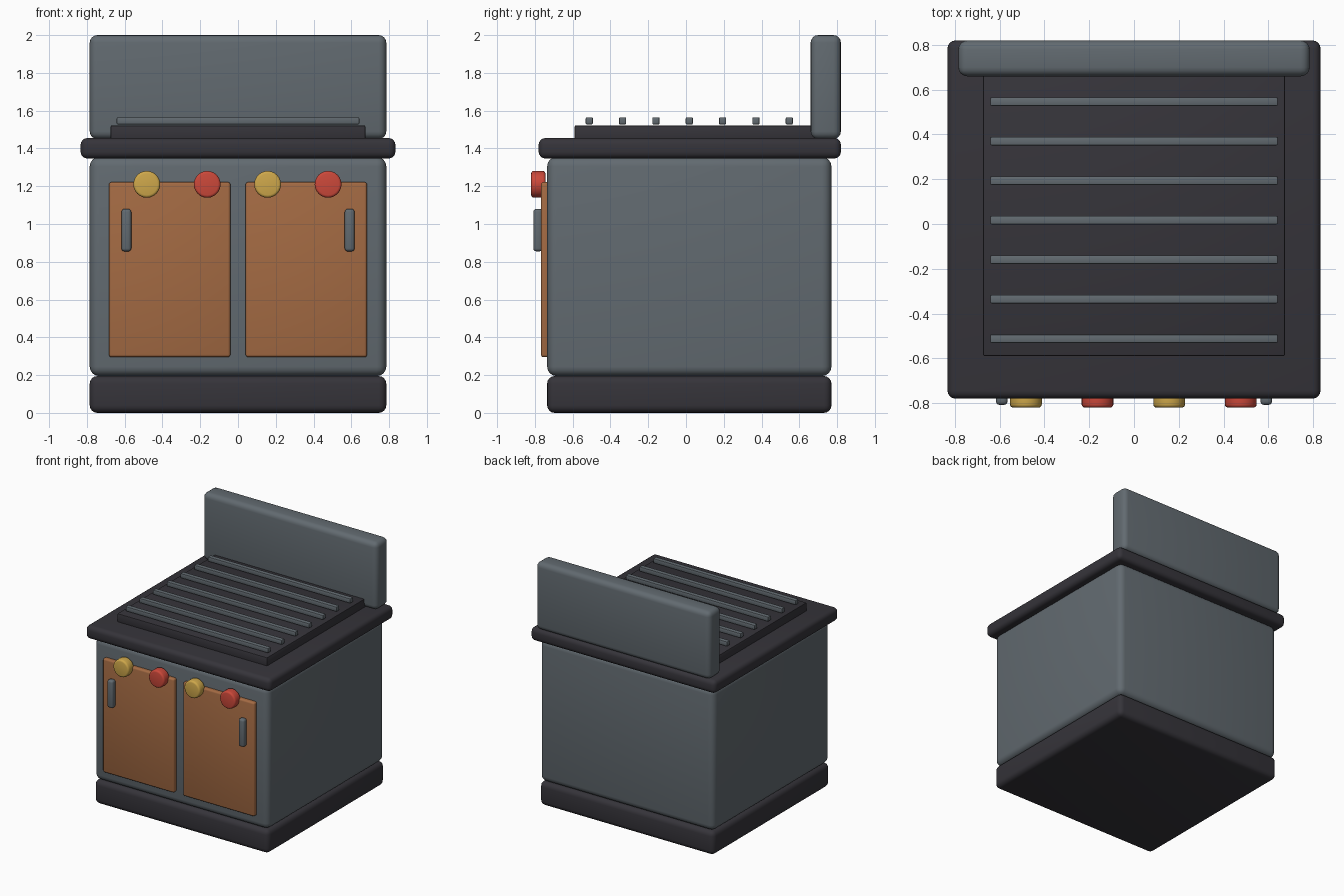
import bpy, math

if "Cube" in bpy.data.objects:
    bpy.data.objects.remove(bpy.data.objects["Cube"])


def material(name, rgb):
    m = bpy.data.materials.new(name)
    m.diffuse_color = (*rgb, 1.0)
    m.use_nodes = True
    m.node_tree.nodes["Principled BSDF"].inputs["Base Color"].default_value = m.diffuse_color
    return m


GREY = material("steel grey", (0.122, 0.145, 0.163))
DARK = material("charcoal", (0.036, 0.034, 0.042))
WOOD = material("wood brown", (0.37, 0.145, 0.056))
YELLOW = material("mustard yellow", (0.62, 0.39, 0.07))
RED = material("red", (0.60, 0.065, 0.042))


def finish(ob, name, mat, bevel, segments):
    ob.name = name
    ob.data.materials.append(mat)
    mod = ob.modifiers.new("rounded edges", 'BEVEL')
    mod.width = bevel
    mod.segments = segments
    mod.limit_method = 'ANGLE'
    mod.angle_limit = math.radians(40)
    bpy.ops.object.modifier_apply(modifier=mod.name)
    bpy.ops.object.shade_smooth_by_angle(angle=math.radians(35))
    return ob


def box(name, x, y, z, mat, bevel, segments=4):
    """Rounded box from (min, max) ranges."""
    bpy.ops.mesh.primitive_cube_add(size=1, location=[(a + b) / 2 for a, b in (x, y, z)])
    ob = bpy.context.object
    ob.scale = [b - a for a, b in (x, y, z)]
    bpy.ops.object.transform_apply(location=False, rotation=False, scale=True)
    return finish(ob, name, mat, bevel, segments)


# Cabinet: plinth, body, counter and back panel
box("plinth", (-0.785, 0.785), (-0.735, 0.77), (0, 0.195), DARK, 0.04)
box("cabinet_body", (-0.785, 0.785), (-0.735, 0.77), (0.195, 1.355), GREY, 0.05)
box("counter", (-0.833, 0.833), (-0.78, 0.82), (1.347, 1.455), DARK, 0.035)
box("back_panel", (-0.785, 0.785), (0.66, 0.82), (1.45, 2.0), GREY, 0.04)

# Cooking plate and grill bars
box("grill_plate", (-0.675, 0.675), (-0.59, 0.69), (1.44, 1.522), DARK, 0.008, 2)
for i in range(7):
    y = -0.512 + i * 0.1765
    box(f"grill_bar_{i + 1}", (-0.642, 0.642), (y - 0.019, y + 0.019),
        (1.527, 1.565), GREY, 0.006, 2)

# Doors and handles, mirrored left and right
for side, s in (("left", -1), ("right", 1)):
    box(f"{side}_door", sorted((s * 0.04, s * 0.683)), (-0.768, -0.72),
        (0.295, 1.222), WOOD, 0.014, 3)
    box(f"{side}_handle", sorted((s * 0.565, s * 0.617)), (-0.808, -0.76),
        (0.855, 1.08), GREY, 0.016, 3)

# Control knobs
for i in range(4):
    bpy.ops.mesh.primitive_cylinder_add(
        vertices=24, radius=0.071, depth=0.076,
        location=(-0.483 + i * 0.32, -0.782, 1.21), rotation=(math.pi / 2, 0, 0))
    finish(bpy.context.object, f"knob_{i + 1}", RED if i % 2 else YELLOW, 0.014, 3)
